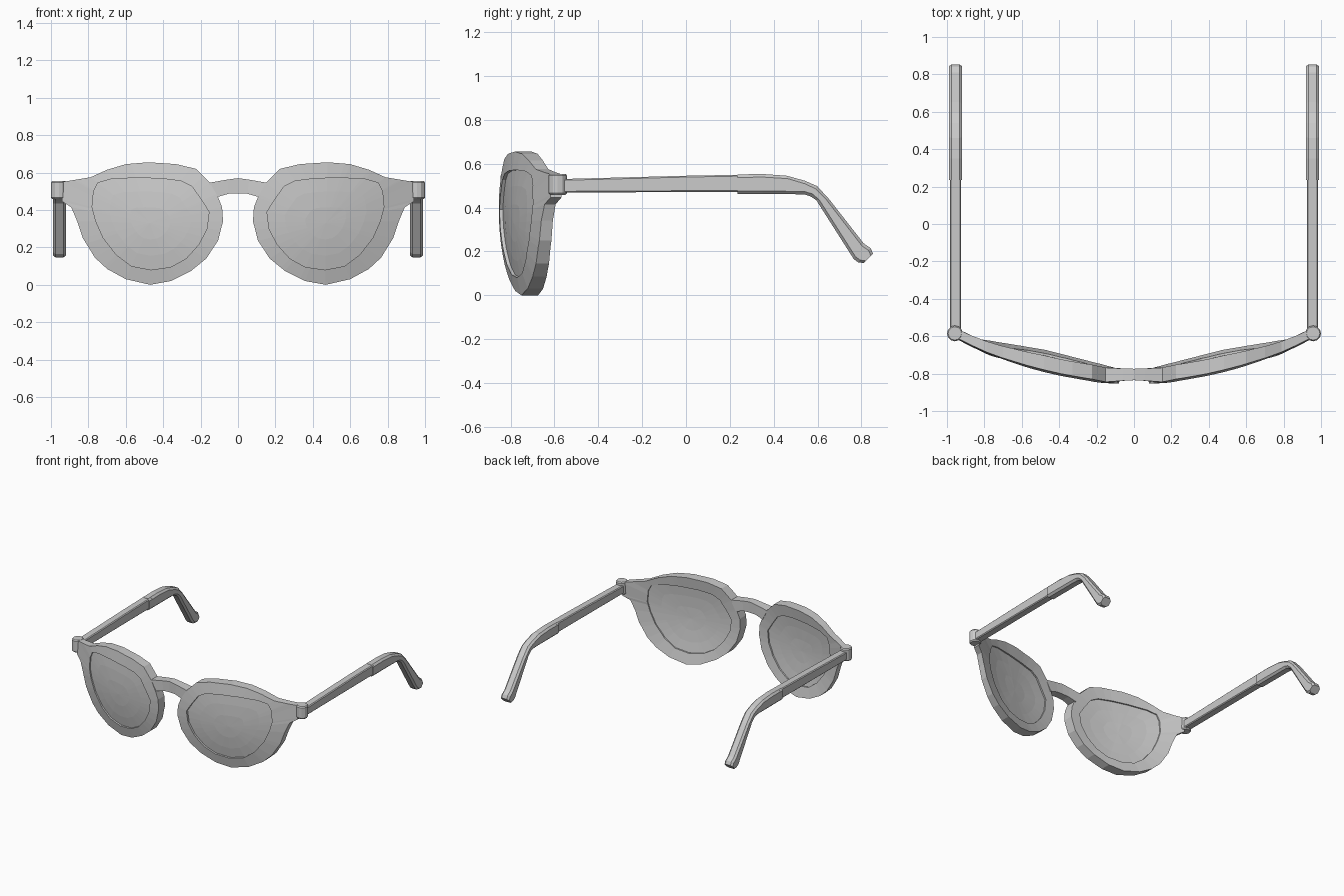
import bpy, bmesh, math

if "Cube" in bpy.data.objects:
    bpy.data.objects.remove(bpy.data.objects["Cube"])

mat = bpy.data.materials.new("plain grey")
mat.diffuse_color = (0.6, 0.6, 0.6, 1)
mat.use_nodes = True
mat.node_tree.nodes["Principled BSDF"].inputs["Base Color"].default_value = mat.diffuse_color


def make(name, verts, faces, mirror=True):
    me = bpy.data.meshes.new(name)
    me.from_pydata(verts, [], faces)
    bm = bmesh.new()
    bm.from_mesh(me)
    bmesh.ops.recalc_face_normals(bm, faces=bm.faces)
    bm.to_mesh(me)
    bm.free()
    me.materials.append(mat)
    ob = bpy.data.objects.new(name, me)
    bpy.context.collection.objects.link(ob)
    if mirror:
        ob.modifiers.new("mirror", "MIRROR").use_mirror_merge = False
    return ob


def loft(name, rings, mirror=True):
    n = len(rings[0])
    verts = [v for r in rings for v in r]
    faces = [(i * n + j, i * n + (j + 1) % n, (i + 1) * n + (j + 1) % n, (i + 1) * n + j)
             for i in range(len(rings) - 1) for j in range(n)]
    faces += [tuple(range(n)), tuple(range(len(verts) - n, len(verts)))]
    return make(name, verts, faces, mirror)


# Curved wrap of the front: y of the front surface, and its thickness
def front_y(x, z):
    return -0.855 + 0.27 * abs(x) ** 2.2 + 0.33 * (z - 0.4) ** 2


def thick(x):
    return 0.077 - 0.027 * min(1, max(0, (x - 0.5) / 0.4))


# Rim outline and lens outline (right eye), seen from the front
outer = [(.15, .545), (.225, .62), (.33, .645), (.48, .655), (.6, .645), (.70, .615),
         (.787, .575), (.865, .562), (.94, .55), (.94, .445), (.892, .415), (.86, .34),
         (.83, .25), (.765, .145), (.70, .085), (.6, .03), (.47, .0), (.36, .02),
         (.25, .075), (.17, .14), (.107, .235), (.08, .34), (.085, .415), (.107, .47)]
inner = [(.193, .45), (.246, .525), (.305, .555), (.41, .568), (.545, .572), (.68, .565),
         (.75, .545), (.772, .5), (.78, .415), (.76, .34), (.72, .25), (.65, .16),
         (.57, .10), (.465, .08), (.36, .095), (.278, .14), (.21, .215), (.166, .30),
         (.155, .39)]
CX, CZ = 0.47, 0.33


def hit(poly, a):
    """Point where a ray from the eye centre meets the outline."""
    dx, dz = math.cos(a), math.sin(a)
    best = 0
    for (x0, z0), (x1, z1) in zip(poly, poly[1:] + poly[:1]):
        ex, ez = x1 - x0, z1 - z0
        det = dx * ez - dz * ex
        if abs(det) < 1e-9:
            continue
        t = ((x0 - CX) * ez - (z0 - CZ) * ex) / det
        s = ((x0 - CX) * dz - (z0 - CZ) * dx) / det
        if -1e-5 <= s <= 1 + 1e-5:
            best = max(best, t)
    return CX + best * dx, CZ + best * dz


angles = []
for a in sorted(math.atan2(z - CZ, x - CX) for x, z in outer + inner):
    if not angles or a - angles[-1] > 0.004:
        angles.append(a)
n = len(angles)

# Rims with end pieces
verts, faces = [], []
for a in angles:
    (xo, zo), (xi, zi) = hit(outer, a), hit(inner, a)
    for x, z, k in ((xo, zo, 0), (xi, zi, 0), (xi, zi, 1), (xo, zo, 1)):
        verts.append((x, front_y(x, z) + k * thick(x), z))
for i in range(n):
    j = (i + 1) % n
    for k in range(4):
        l = (k + 1) % 4
        faces.append((4 * i + k, 4 * i + l, 4 * j + l, 4 * j + k))
make("rim", verts, faces)

# Lenses: curved plates set a little inside the rims
verts, faces = [], []
scales = (1.005, 0.7, 0.35)
for depth in (0.2, 0.85):
    base = len(verts)
    for s in scales:
        for a in angles:
            x, z = hit(inner, a)
            x, z = CX + (x - CX) * s, CZ + (z - CZ) * s
            verts.append((x, front_y(x, z) + depth * thick(x), z))
    verts.append((CX, front_y(CX, CZ) + depth * thick(CX), CZ))
    for i in range(n):
        j = (i + 1) % n
        for r in range(len(scales) - 1):
            p, q = base + r * n, base + (r + 1) * n
            faces.append((p + i, p + j, q + j, q + i))
        faces.append((q + i, q + j, len(verts) - 1))
side = 3 * n + 1
faces += [(i, (i + 1) % n, side + (i + 1) % n, side + i) for i in range(n)]
make("lens", verts, faces)

# Bridge
rings = []
for xt, zt, xb, zb, yf, yb in ((.157, .545, .115, .468, -.845, -.768),
                               (.06, .562, .05, .487, -.838, -.773)):
    rings.append([(xt, yf, zt), (xt, yb, zt), (xb, yb, zb), (xb, yf, zb)])
mid = [(0, -.835, .57), (0, -.774, .57), (0, -.774, .488), (0, -.835, .488)]
rings = rings + [mid] + [[(-x, y, z) for x, y, z in r] for r in rings[::-1]]
loft("bridge", rings, False)

# Hinge barrels
HX, HY, HR = 0.958, -0.585, 0.042
levels = ((.458, .85), (.466, 1), (.546, 1), (.554, .85))
loft("hinge", [[(HX + HR * s * math.cos(i * math.pi / 6), HY + HR * s * math.sin(i * math.pi / 6), z)
                for i in range(12)] for z, s in levels])


# Temples: chamfered bars lofted between an upper and a lower path (y, z)
def bar(name, pairs, x0, x1, c):
    rings = []
    for ty, tz, by, bz in pairs:
        f = c / math.hypot(ty - by, tz - bz)

        def at(x, t):
            return (x, ty + (by - ty) * t, tz + (bz - tz) * t)
        rings.append([at(x0 + c, 0), at(x1 - c, 0), at(x1, f), at(x1, 1 - f),
                      at(x1 - c, 1), at(x0 + c, 1), at(x0, 1 - f), at(x0, f)])
    loft(name, rings)


bar("temple_arm", [(-.57, .53, -.57, .468), (.0, .545, .0, .471), (.28, .55, .28, .472)],
    .925, .984, .006)
bar("temple_tip", [(.235, .551, .235, .461), (.35, .553, .35, .461), (.46, .545, .49, .461),
                   (.54, .523, .543, .459), (.598, .498, .57, .45), (.653, .438, .594, .434),
                   (.81, .237, .765, .165), (.842, .215, .785, .15), (.853, .19, .81, .147)],
    .919, .99, .014)
